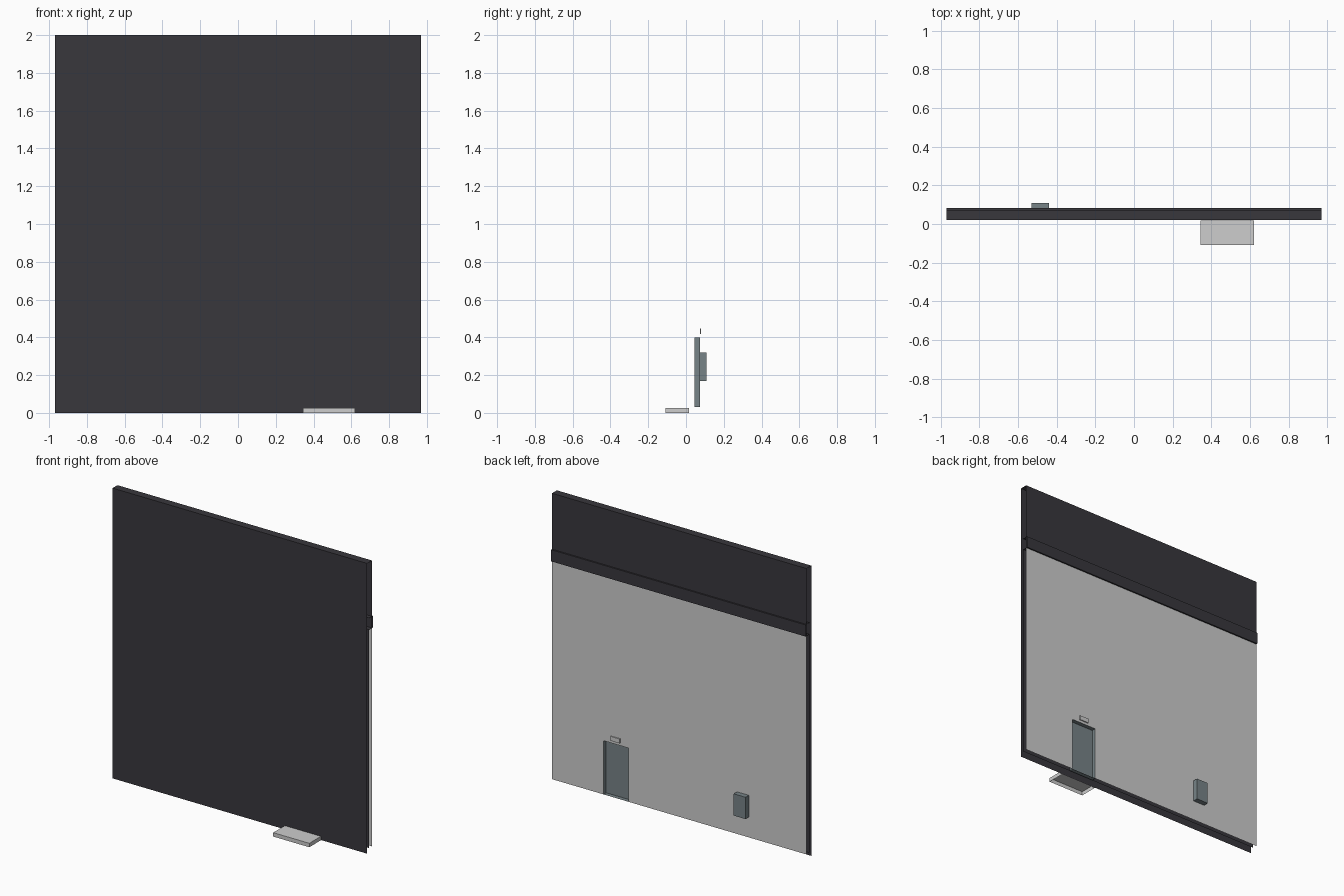
import bpy, bmesh

if "Cube" in bpy.data.objects:
    bpy.data.objects.remove(bpy.data.objects["Cube"])

W = 0.97                       # half width of the facade
FRONT, INNER, BACK = 0.02, 0.042, 0.073


def material(name, rgb):
    m = bpy.data.materials.new(name)
    m.diffuse_color = (*rgb, 1)
    m.use_nodes = True
    m.node_tree.nodes["Principled BSDF"].inputs["Base Color"].default_value = m.diffuse_color
    return m


charcoal = material("charcoal", (0.040, 0.038, 0.046))
light_grey = material("light grey", (0.61, 0.61, 0.61))
slate = material("slate grey", (0.185, 0.227, 0.242))


def finish(name, bm, mat):
    me = bpy.data.meshes.new(name)
    bm.to_mesh(me)
    bm.free()
    me.materials.append(mat)
    ob = bpy.data.objects.new(name, me)
    bpy.context.collection.objects.link(ob)
    return ob


def strip(name, profile, mat, x0=-W, x1=W, closed=False):
    """Sweep a (y, z) profile along x, leaving the ends open."""
    bm = bmesh.new()
    rows = [[bm.verts.new((x, y, z)) for y, z in profile] for x in (x0, x1)]
    n = len(profile)
    for i in range(n if closed else n - 1):
        j = (i + 1) % n
        bm.faces.new((rows[0][i], rows[0][j], rows[1][j], rows[1][i]))
    return finish(name, bm, mat)


def box(name, x, y, z, mat, open_side=None):
    """Box from ranges; open_side is a direction whose face is left out."""
    bm = bmesh.new()
    bmesh.ops.create_cube(bm, size=1)
    for v in bm.verts:
        v.co = [(r[0] + r[1]) / 2 + c * (r[1] - r[0]) for r, c in zip((x, y, z), v.co)]
    if open_side:
        bm.normal_update()
        gone = [f for f in bm.faces if sum(a * b for a, b in zip(f.normal, open_side)) > 0.9]
        bmesh.ops.delete(bm, geom=gone, context='FACES')
    return finish(name, bm, mat)


# dark cladding: front sheet, top cap and parapet back
strip("front_cladding", [(FRONT, 0), (FRONT, 2), (BACK, 2), (BACK, 1.535)], charcoal)
strip("inner_lining", [(INNER, 0.03), (INNER, 1.535)], charcoal)

# projecting ledge under the parapet
strip("ledge", [(INNER, 1.535), (0.083, 1.535), (0.083, 1.615), (INNER, 1.615)], charcoal)

# rear wall with a doorway
DX0, DX1, DZ0, DZ1, WZ = 0.388, 0.578, 0.03, 0.40, 1.535
bm = bmesh.new()
for x0, x1, z0 in ((-W, DX0, DZ0), (DX0, DX1, DZ1), (DX1, W, DZ0)):
    bm.faces.new([bm.verts.new((x, BACK, z)) for x, z in
                  ((x1, z0), (x0, z0), (x0, WZ), (x1, WZ))])
finish("rear_wall", bm, light_grey)

# recessed door, with its reveal
box("door", (DX0, DX1), (INNER + 0.002, BACK), (DZ0, DZ1), slate, (0, 1, 0))

# small lamp plate above the door
box("lamp_plate", (0.45, 0.52), (BACK, 0.08), (0.418, 0.448), light_grey, (0, -1, 0))

# wall cabinet
box("wall_cabinet", (-0.53, -0.44), (BACK, 0.109), (0.17, 0.32), slate, (0, -1, 0))

# step slab, hollow below
box("step", (0.345, 0.62), (-0.109, 0.017), (0, 0.027), light_grey, (0, 0, -1))
